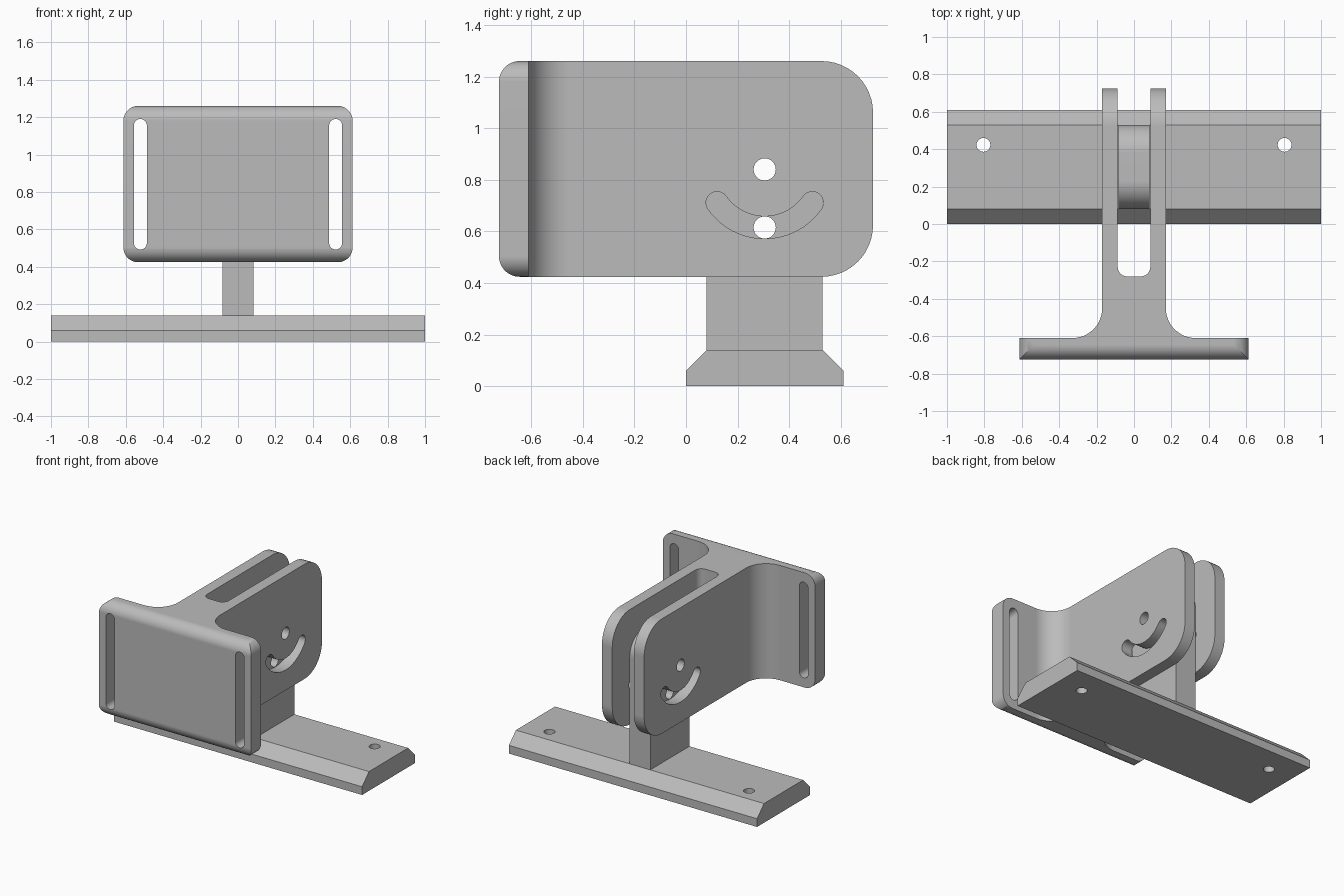
import bpy, bmesh
from math import sin, cos, radians

if "Cube" in bpy.data.objects:
    bpy.data.objects.remove(bpy.data.objects["Cube"])

grey = bpy.data.materials.new("plain grey")
grey.use_nodes = True
COLOUR = (0.5, 0.5, 0.5, 1)
grey.diffuse_color = COLOUR
grey.node_tree.nodes["Principled BSDF"].inputs["Base Color"].default_value = COLOUR

PLACE = {"x": lambda a, b, d: (d, a, b),
         "y": lambda a, b, d: (a, d, b),
         "z": lambda a, b, d: (a, b, d)}


def arc(cx, cy, r, start, end, steps=12):
    """Points along a circular arc, angles in degrees."""
    angles = [radians(start + (end - start) * i / steps) for i in range(steps + 1)]
    return [(cx + r * cos(t), cy + r * sin(t)) for t in angles]


def circle(cx, cy, r):
    return arc(cx, cy, r, 0, 360, 32)[:-1]


def prism(name, profile, axis, low, high, rounding=()):
    """Extrude a profile along an axis; rounding holds (edge test, radius) pairs."""
    bm = bmesh.new()
    face = bm.faces.new([bm.verts.new(PLACE[axis](a, b, low)) for a, b in profile])
    ext = bmesh.ops.extrude_face_region(bm, geom=[face])
    shift = PLACE[axis](0, 0, high - low)
    bmesh.ops.translate(bm, vec=shift,
                        verts=[v for v in ext["geom"] if isinstance(v, bmesh.types.BMVert)])
    bmesh.ops.recalc_face_normals(bm, faces=bm.faces)
    for test, radius in rounding:
        edges = [e for e in bm.edges if all(test(v.co) for v in e.verts)
                 and abs(e.verts[0].co.z - e.verts[1].co.z) < 0.001]
        bmesh.ops.bevel(bm, geom=edges, offset=radius, segments=12, profile=0.5,
                        affect="EDGES", clamp_overlap=False)
    mesh = bpy.data.meshes.new(name)
    bm.to_mesh(mesh)
    bm.free()
    mesh.materials.append(grey)
    obj = bpy.data.objects.new(name, mesh)
    bpy.context.collection.objects.link(obj)
    return obj


def activate(obj):
    bpy.ops.object.select_all(action="DESELECT")
    obj.select_set(True)
    bpy.context.view_layer.objects.active = obj


def cut(obj, profile, axis, low, high):
    """Cut a prism shaped opening out of a part."""
    cutter = prism("cutter", profile, axis, low, high)
    cutter.hide_render = True
    mod = obj.modifiers.new("opening", "BOOLEAN")
    mod.operation, mod.solver, mod.object = "DIFFERENCE", "EXACT", cutter
    activate(obj)
    bpy.ops.object.modifier_apply(modifier=mod.name)
    bpy.data.objects.remove(cutter)


def finish(obj):
    activate(obj)
    bpy.ops.object.shade_smooth_by_angle(angle=radians(30))
    mod = obj.modifiers.new("flat faces", "WEIGHTED_NORMAL")
    mod.keep_sharp = True


PIVOT_Y, PIVOT_Z = 0.305, 0.84
HOLE = 0.043
SWING = 0.225

# Base rail with chamfered long edges and two screw holes
base = prism("base_rail", [(0, 0), (0.61, 0), (0.61, 0.06), (0.53, 0.14),
                           (0.08, 0.14), (0, 0.06)], "x", -1, 1)
for side in (-1, 1):
    cut(base, circle(side * 0.805, 0.423, 0.037), "z", -0.1, 0.3)
finish(base)

# Upright tongue with rounded top, pivot hole and locking hole
top, r = PIVOT_Z + SWING, 0.15
tongue = prism("tongue", [(0.08, 0.14), (0.53, 0.14)]
               + arc(0.53 - r, top - r, r, 0, 90)
               + arc(0.08 + r, top - r, r, 90, 180), "x", -0.083, 0.083)
for z in (PIVOT_Z, PIVOT_Z - SWING):
    cut(tongue, circle(PIVOT_Y, z, HOLE), "x", -0.3, 0.3)
finish(tongue)

# Tilting bracket: front plate flowing into a forked pair of arms
FRONT, BACK, HALF = -0.725, 0.725, 0.613
half_outline = ([(HALF, FRONT), (HALF, -0.61)]
                + arc(0.33, -0.45, 0.16, 270, 180)
                + [(0.17, BACK), (0.087, BACK)]
                + arc(0.037, -0.23, 0.05, 0, -90))
outline = half_outline + [(-x, y) for x, y in reversed(half_outline)]
bracket = prism("tilting_bracket", outline, "z", 0.424, 1.26, [
    (lambda co: abs(co.x) > HALF - 0.001, 0.08),
    (lambda co: co.y > BACK - 0.001, 0.2)])

# Strap slots in the plate
for side in (-1, 1):
    x = side * 0.522
    cut(bracket, arc(x, 1.155, 0.035, 0, 180) + arc(x, 0.527, 0.035, 180, 360),
        "y", -1, -0.5)

# Pivot hole and curved adjustment slot through both arms
cut(bracket, circle(PIVOT_Y, PIVOT_Z, HOLE), "x", -0.3, 0.3)
START, END = 215, 325
ends = [(PIVOT_Y + SWING * cos(radians(a)), PIVOT_Z + SWING * sin(radians(a)))
        for a in (START, END)]
cut(bracket, arc(PIVOT_Y, PIVOT_Z, SWING + HOLE, START, END, 28)
    + arc(*ends[1], HOLE, END, END + 180)[1:-1]
    + arc(PIVOT_Y, PIVOT_Z, SWING - HOLE, END, START, 28)
    + arc(*ends[0], HOLE, START - 180, START)[-2:0:-1][::-1],
    "x", -0.3, 0.3)
finish(bracket)
